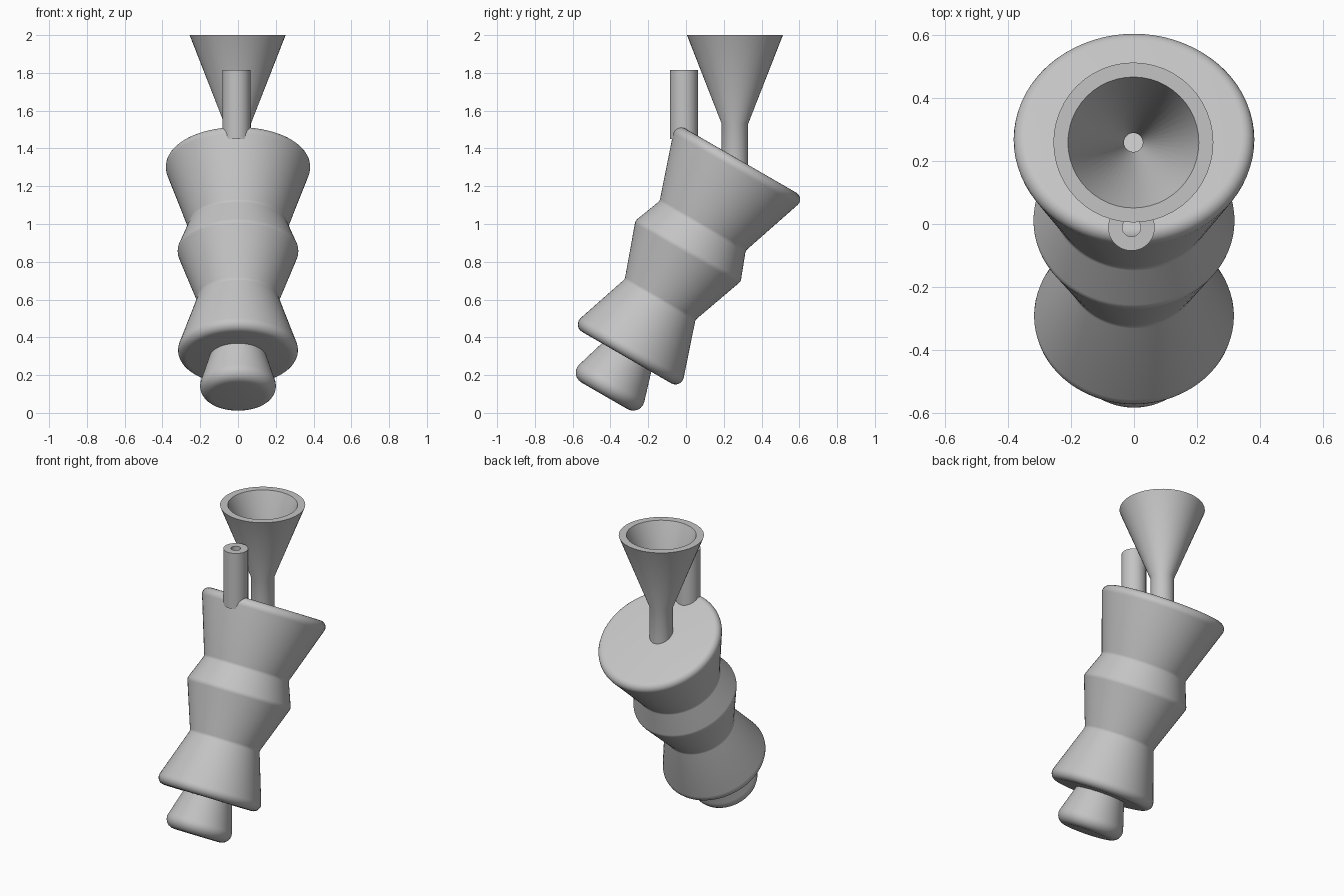
import bpy, bmesh, math
from mathutils import Vector, Matrix

if "Cube" in bpy.data.objects:
    bpy.data.objects.remove(bpy.data.objects["Cube"])

grey = bpy.data.materials.new("light grey")
grey.diffuse_color = (0.55, 0.55, 0.55, 1)
grey.use_nodes = True
grey.node_tree.nodes["Principled BSDF"].inputs["Base Color"].default_value = grey.diffuse_color


def fillet(points, steps=6):
    """Round each (radius, height, fillet) corner of an open profile."""
    out = []
    for i, (r, h, f) in enumerate(points):
        p = Vector((r, h))
        if f == 0:
            out.append(p)
            continue
        a = (Vector(points[i - 1][:2]) - p).normalized()
        b = (Vector(points[i + 1][:2]) - p).normalized()
        half = a.angle(b) / 2
        centre = p + (a + b).normalized() * f / math.sin(half)
        start = p + a * f / math.tan(half) - centre
        end = p + b * f / math.tan(half) - centre
        turn = start.angle(end)
        for k in range(steps + 1):
            t = k / steps
            out.append(centre + (start * math.sin((1 - t) * turn)
                                 + end * math.sin(t * turn)) / math.sin(turn))
    return out


def lathe(name, profile, matrix, segments=64, closed=False):
    """Spin a (radius, height) profile round its own z axis."""
    bm = bmesh.new()
    verts = [bm.verts.new((p[0], 0, p[1])) for p in profile]
    pairs = list(zip(verts, verts[1:]))
    if closed:
        pairs.append((verts[-1], verts[0]))
    edges = [bm.edges.new(pair) for pair in pairs]
    bmesh.ops.spin(bm, geom=verts + edges, cent=(0, 0, 0), axis=(0, 0, 1),
                   angle=math.tau, steps=segments, use_duplicate=False)
    bmesh.ops.remove_doubles(bm, verts=bm.verts[:], dist=1e-5)
    bmesh.ops.recalc_face_normals(bm, faces=bm.faces[:])
    mesh = bpy.data.meshes.new(name)
    bm.to_mesh(mesh)
    bm.free()
    mesh.materials.append(grey)
    obj = bpy.data.objects.new(name, mesh)
    bpy.context.collection.objects.link(obj)
    obj.matrix_world = matrix
    bpy.ops.object.select_all(action='DESELECT')
    obj.select_set(True)
    bpy.context.view_layer.objects.active = obj
    bpy.ops.object.shade_smooth_by_angle(angle=math.radians(32))
    return obj


# Leaning axis shared by the body and its foot
lean = Matrix.Translation((0, -0.363, 0.209)) @ Matrix.Rotation(math.radians(-30), 4, 'X')

# Foot: small flared plug under the body
lathe("foot", fillet([(0, -0.137, 0), (0.222, -0.137, 0.06),
                      (0.15, 0.10, 0), (0.15, 0.13, 0), (0, 0.13, 0)]), lean)

# Body: stacked flared sections with rounded rims
lathe("body", fillet([(0, 0.097, 0), (0.335, 0.097, 0.045), (0.216, 0.452, 0.03),
                      (0.322, 0.748, 0.04), (0.263, 0.902, 0.03),
                      (0.398, 1.302, 0.04), (0, 1.302, 0)]), lean, 72)

# Funnel: hollow cone with a narrow spout sunk into the body top
lathe("funnel", [(0.07, 1.28), (0.07, 1.53), (0.254, 2.0), (0.208, 2.0),
                 (0.03, 1.54), (0.03, 1.28)],
      Matrix.Translation((-0.002, 0.259, 0)), 48, closed=True)

# Vent pipe: straight tube at the front rim
lathe("vent_pipe", [(0.074, 1.45), (0.074, 1.815), (0.029, 1.815), (0.029, 1.45)],
      Matrix.Translation((-0.008, -0.011, 0)), 48, closed=True)
